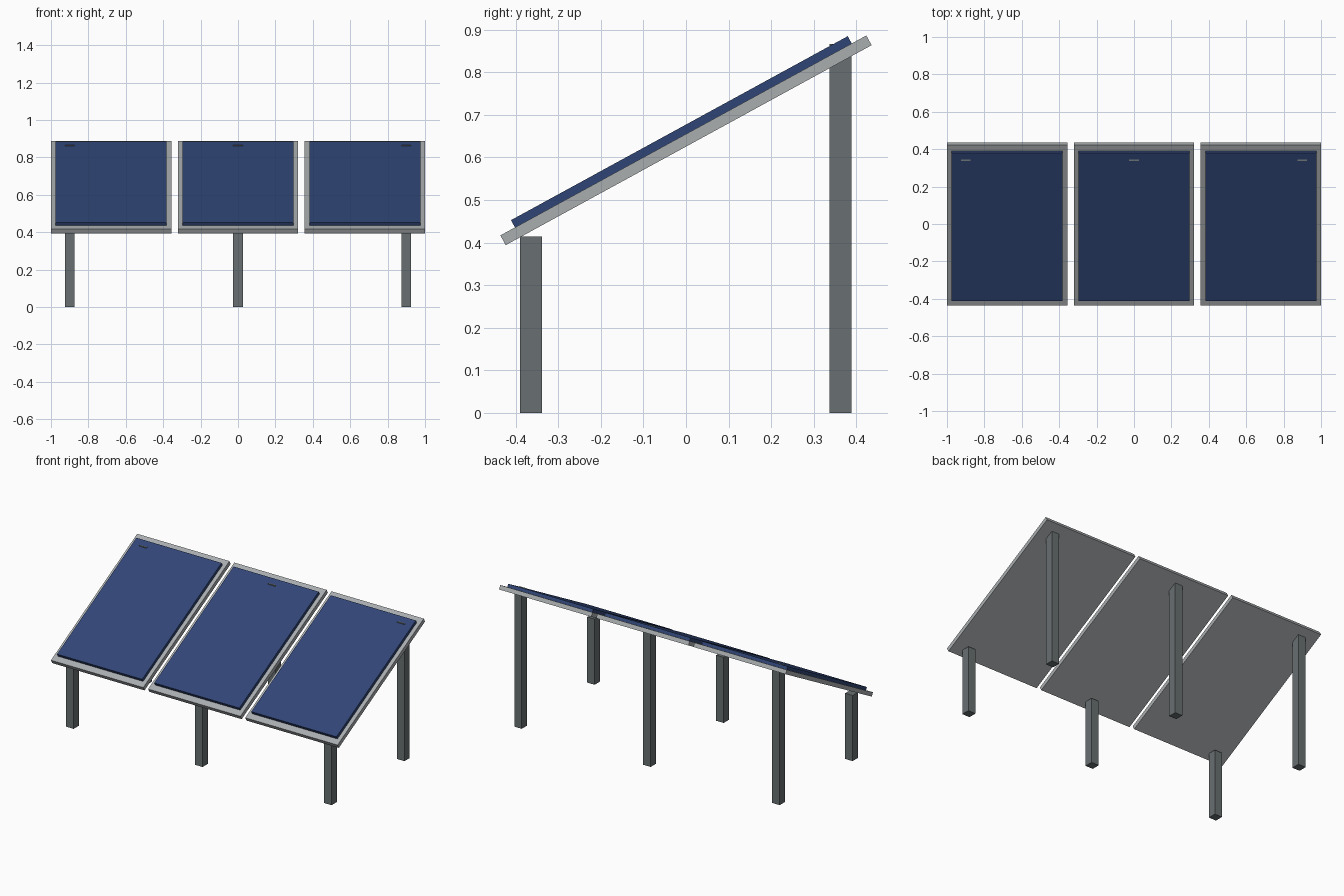
import bpy
from mathutils import Matrix, Vector

if "Cube" in bpy.data.objects:
    bpy.data.objects.remove(bpy.data.objects["Cube"], do_unlink=True)


def material(name, colour):
    mat = bpy.data.materials.new(name)
    mat.use_nodes = True
    mat.diffuse_color = (*colour, 1)
    mat.node_tree.nodes["Principled BSDF"].inputs["Base Color"].default_value = (*colour, 1)
    return mat


FRAME = material("light grey aluminium", (0.40, 0.42, 0.43))
CELL = material("deep blue cells", (0.03, 0.06, 0.18))
POST = material("dark grey steel", (0.14, 0.16, 0.165))


def box(name, size, matrix, mat):
    bpy.ops.mesh.primitive_cube_add(size=1)
    obj = bpy.context.object
    obj.name = name
    obj.data.transform(matrix @ Matrix.Diagonal((*size, 1)))
    obj.data.materials.append(mat)
    return obj


TILT = Matrix.Rotation(0.5, 4, "X")
CENTRE_Z = 0.64
THICK = 0.026
CELL_THICK = 0.0195

for side, sign in (("right", -1), ("middle", 0), ("left", 1)):
    # Tilted backing slab and raised cell sheet
    tilted = Matrix.Translation(Vector((0.678 * sign, 0, CENTRE_Z))) @ TILT
    box(f"{side}_panel_frame", (0.644, 0.979, THICK), tilted, FRAME)
    raised = tilted @ Matrix.Translation(Vector((0, 0, (THICK + CELL_THICK) / 2)))
    box(f"{side}_solar_cells", (0.594, 0.901, CELL_THICK), raised, CELL)

    # Short front post and tall rear post, whose top edge pierces the sheet
    for end, y, height in (("front", -0.364, 0.414), ("rear", 0.363, 0.866)):
        place = Matrix.Translation(Vector((0.9 * sign, y, height / 2)))
        box(f"{side}_{end}_post", (0.052, 0.052, height), place, POST)
